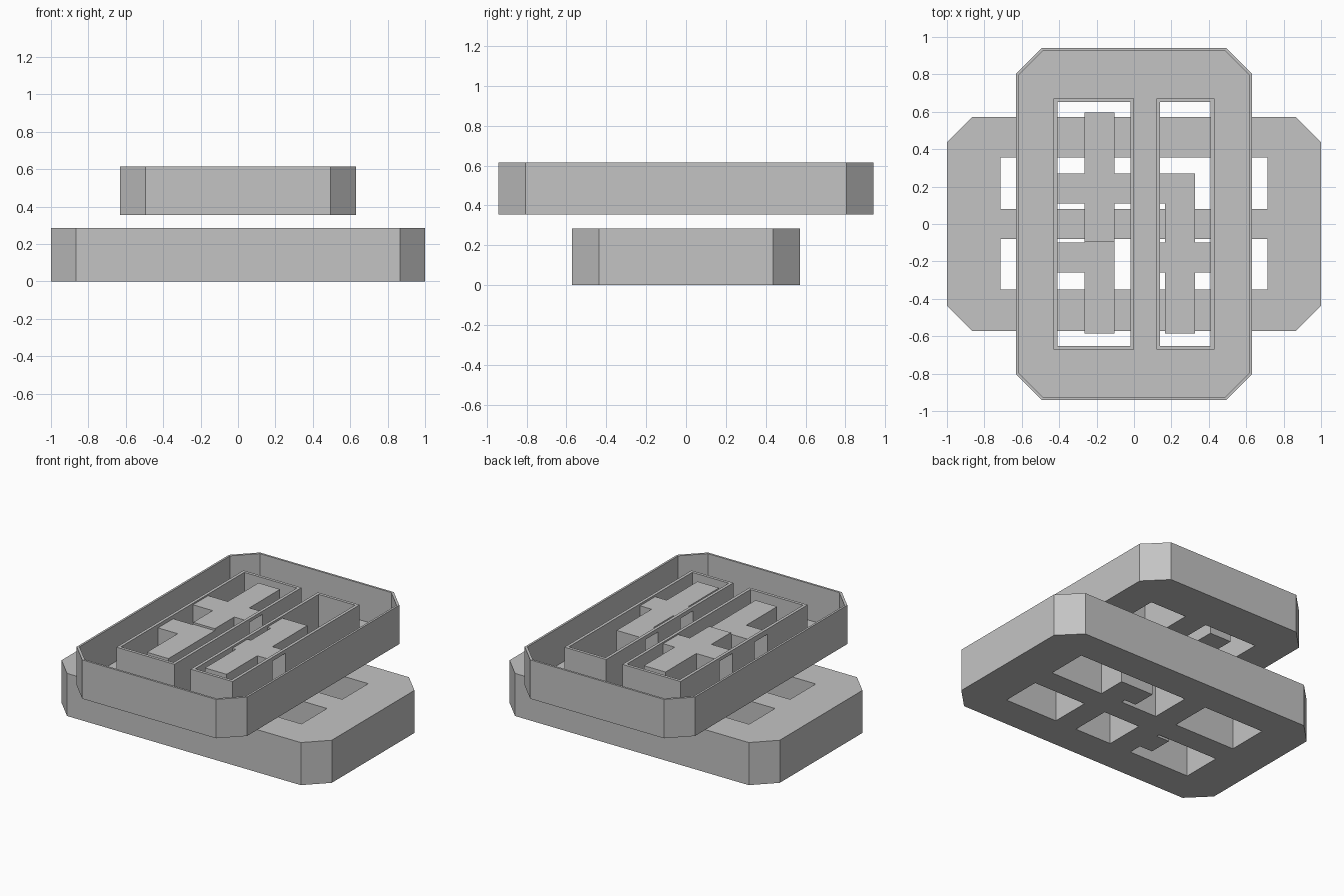
import bpy
import bmesh

if "Cube" in bpy.data.objects:
    bpy.data.objects.remove(bpy.data.objects["Cube"], do_unlink=True)

grey = bpy.data.materials.new("plain_grey")
grey.use_nodes = True
grey.diffuse_color = (0.55, 0.55, 0.55, 1)
grey.node_tree.nodes["Principled BSDF"].inputs["Base Color"].default_value = (0.55, 0.55, 0.55, 1)


def prism(name, outline, z0, z1):
    """Straight extrusion of a flat outline."""
    bm = bmesh.new()
    face = bm.faces.new([bm.verts.new((x, y, z0)) for x, y in outline])
    top = bmesh.ops.extrude_face_region(bm, geom=[face])["geom"]
    verts = [v for v in top if isinstance(v, bmesh.types.BMVert)]
    bmesh.ops.translate(bm, verts=verts, vec=(0, 0, z1 - z0))
    bmesh.ops.recalc_face_normals(bm, faces=bm.faces)
    mesh = bpy.data.meshes.new(name)
    bm.to_mesh(mesh)
    bm.free()
    mesh.materials.append(grey)
    obj = bpy.data.objects.new(name, mesh)
    bpy.context.collection.objects.link(obj)
    return obj


def octagon(hx, hy, c):
    """Rectangle with chamfered corners."""
    return [(hx, c - hy), (hx, hy - c), (hx - c, hy), (c - hx, hy),
            (-hx, hy - c), (-hx, c - hy), (c - hx, -hy), (hx - c, -hy)]


def box(name, x0, x1, y0, y1, z0, z1):
    return prism(name, [(x0, y0), (x1, y0), (x1, y1), (x0, y1)], z0, z1)


def combine(obj, other, operation):
    """Boolean two solids and discard the second."""
    mod = obj.modifiers.new("combine", "BOOLEAN")
    mod.operation = operation
    mod.solver = "EXACT"
    mod.object = other
    bpy.context.view_layer.objects.active = obj
    bpy.ops.object.modifier_apply(modifier=mod.name)
    bpy.data.objects.remove(other, do_unlink=True)


# Lower frame: chamfered slab with two long slots
lower = prism("lower_frame", octagon(1.0, 0.572, 0.135), 0, 0.285)
for y0, y1 in ((0.08, 0.355), (-0.35, -0.08)):
    combine(lower, box("slot", -0.715, 0.715, y0, y1, -0.1, 0.4), "DIFFERENCE")

# Bars and stubs crossing the lower slots
for x0, x1, y0, y1 in ((-0.265, -0.105, -0.4, 0.4), (0.165, 0.325, -0.4, 0.27),
                       (0.08, 0.2, 0.11, 0.27), (-0.36, -0.2, -0.26, -0.1)):
    combine(lower, box("bar", x0, x1, y0, y1, 0, 0.285), "UNION")

# Upper frame: chamfered tray with two slots
BASE, TOP, WALL = 0.355, 0.615, 0.02
SLOTS = ((-0.41, -0.02), (0.14, 0.41))
END = 0.652
upper = prism("upper_frame", octagon(0.63, 0.94, 0.135), BASE, TOP)
cavity = prism("tray_hollow", octagon(0.616, 0.926, 0.13), BASE + 0.015, TOP + 0.2)
for x0, x1 in SLOTS:
    combine(upper, box("slot", x0, x1, -END, END, 0, 1), "DIFFERENCE")
    combine(cavity, box("slot_wall", x0 - WALL, x1 + WALL, -END - WALL, END + WALL, 0, 1), "DIFFERENCE")
combine(upper, cavity, "DIFFERENCE")

# Stems along the slots and arms joining them to the slot walls
stems = ((-0.265, -0.105, -0.095, 0.595, 0.605),
         (-0.265, -0.105, -0.585, -0.09, 0.592),
         (0.165, 0.325, -0.585, 0.27, 0.602))
arms = ((-0.415, -0.015, 0.11, 0.27, 0.605),
        (-0.415, -0.2, -0.26, -0.1, 0.592),
        (0.135, 0.325, 0.11, 0.27, 0.602),
        (0.135, 0.415, -0.26, -0.1, 0.602))
for x0, x1, y0, y1, z1 in stems + arms:
    combine(upper, box("bar", x0, x1, y0, y1, BASE, z1), "UNION")

# Hollow the arms so that they open into the tray
SKIN, REACH = 0.012, 0.03
wall_ends = (-0.415, -0.015, 0.135, 0.415)
for x0, x1, y0, y1, z1 in arms:
    a = x0 - REACH if x0 in wall_ends else x0 + SKIN
    b = x1 + REACH if x1 in wall_ends else x1 - SKIN
    hollow = box("arm_hollow", a, b, y0 + SKIN, y1 - SKIN, BASE + 0.015, z1 - SKIN)
    combine(upper, hollow, "DIFFERENCE")
